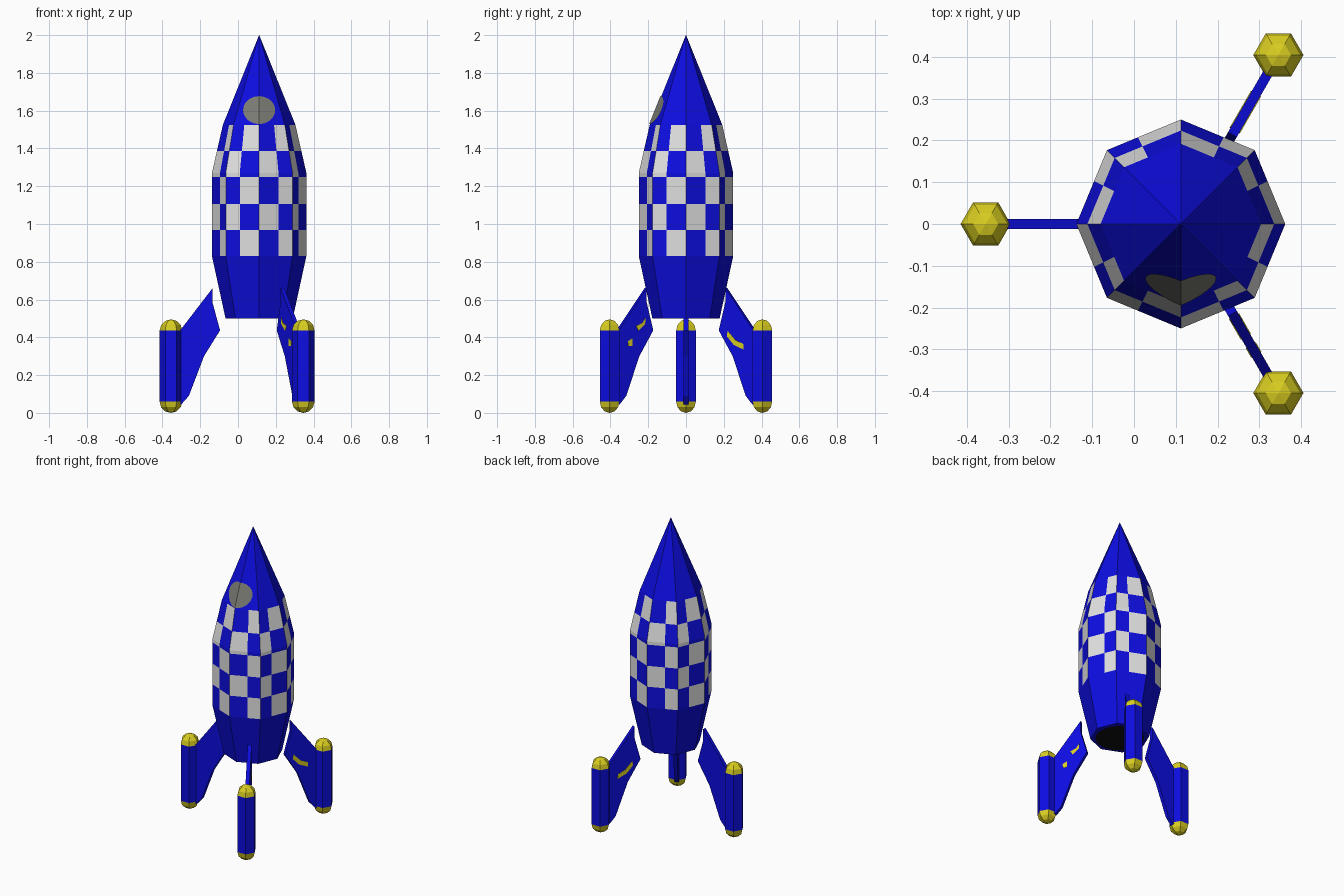
import bpy
from math import sin, cos, tan, pi, radians

if "Cube" in bpy.data.objects:
    bpy.data.objects.remove(bpy.data.objects["Cube"])

AX = 0.112  # x of the rocket's axis


def mat(name, r, g, b):
    m = bpy.data.materials.new(name)
    m.diffuse_color = (r, g, b, 1)
    m.use_nodes = True
    m.node_tree.nodes["Principled BSDF"].inputs["Base Color"].default_value = m.diffuse_color
    return m


BLUE = mat("blue", 0.004, 0.004, 0.75)
WHITE = mat("white", 0.75, 0.75, 0.75)
YELLOW = mat("yellow", 0.7, 0.62, 0.015)
GREY = mat("window grey", 0.2, 0.2, 0.18)
BLACK = mat("nozzle black", 0.005, 0.005, 0.005)


def make(name, verts, faces, mats, rule=None):
    me = bpy.data.meshes.new(name)
    me.from_pydata(verts, [], faces)
    for m in mats:
        me.materials.append(m)
    if rule:
        for i, p in enumerate(me.polygons):
            p.material_index = rule(i, p.center)
    ob = bpy.data.objects.new(name, me)
    bpy.context.collection.objects.link(ob)
    return ob


def loft(rings, cap_ends=False):
    """Skin a stack of equal rings with quads, then optional end caps."""
    n = len(rings[0])
    verts = [v for r in rings for v in r]
    faces = [(k * n + j, k * n + (j + 1) % n, (k + 1) * n + (j + 1) % n, (k + 1) * n + j)
             for k in range(len(rings) - 1) for j in range(n)]
    if cap_ends:
        faces.append(tuple(reversed(range(n))))
        faces.append(tuple(range(len(verts) - n, len(verts))))
    return verts, faces


# Hull: eight-sided, each side split in two for the checks
def hull_ring(r, z):
    pts = []
    for k in range(8):
        a, b = k * pi / 4, (k + 1) * pi / 4
        f = 0.58 if k % 2 == 0 else 0.42
        pts.append((AX + r * cos(a), r * sin(a), z))
        pts.append((AX + r * (cos(a) * (1 - f) + cos(b) * f),
                    r * (sin(a) * (1 - f) + sin(b) * f), z))
    return pts


ROWS = [0.83, 0.968, 1.107, 1.248, 1.386, 1.525]


def hull_radius(z):
    prof = [(0.5, 0.178), (0.83, 0.25), (1.27, 0.25), (1.525, 0.192), (2.0, 0.0005)]
    for (z0, r0), (z1, r1) in zip(prof, prof[1:]):
        if z <= z1:
            return r0 + (r1 - r0) * (z - z0) / (z1 - z0)


def check_rule(i, c):
    if not ROWS[0] < c.z < ROWS[-1]:
        return 0
    row = sum(c.z > z for z in ROWS) - 1
    return (i % 16 + row) % 2


heights = sorted([0.5, 1.27, 2.0] + ROWS)
v, f = loft([hull_ring(hull_radius(z), z) for z in heights], True)
make("hull", v, f, [BLUE, WHITE], check_rule)

# Dark nozzle disc under the hull
disc = [(AX + 0.148 * cos(-2 * pi * k / 24), 0.148 * sin(-2 * pi * k / 24), 0.497) for k in range(24)]
make("nozzle", disc, [tuple(range(24))], [BLACK])

# Round window folded over the front edge of the nose
wv, wf = [], []
for s in (-1, 1):
    start = len(wv)
    for k in range(13):
        a = -pi / 2 + pi * k / 12
        x, z = 0.085 * cos(a), 1.603 + 0.074 * sin(a)
        y = -(hull_radius(max(z, 1.53)) - x * tan(pi / 8)) - 0.005
        wv.append((AX + s * x, y, z))
    half = tuple(range(start, start + 13))
    wf.append(half if s > 0 else half[::-1])
make("window", wv, wf, [GREY])


# Flat plate standing in a radial plane around the axis
def plate(name, outline, thick, angle, material):
    c, s = cos(angle), sin(angle)
    rings = [[(AX + r * c - t * s, r * s + t * c, z) for r, z in outline]
             for t in (-thick / 2, thick / 2)]
    v, f = loft(rings, True)
    return make(name, v, f, [material])


FIN = [(0.247, 0.66), (0.247, 0.585), (0.207, 0.437), (0.292, 0.30),
       (0.372, 0.09), (0.412, 0.045), (0.43, 0.06), (0.43, 0.435), (0.412, 0.445)]
POD = [(0.001, 0), (0.03, 0.008), (0.052, 0.03), (0.06, 0.06),
       (0.06, 0.435), (0.052, 0.465), (0.03, 0.487), (0.001, 0.495)]

# Three fins, each with a six-sided landing pod with yellow domes
for tag, deg in (("left", 180), ("back", 60), ("front", -60)):
    a = radians(deg)
    plate(tag + "_fin", FIN, 0.024, a, BLUE)
    px, py = AX + 0.467 * cos(a), 0.467 * sin(a)
    v, f = loft([[(px + r * cos(k * pi / 3), py + r * sin(k * pi / 3), z) for k in range(6)]
                 for r, z in POD], True)
    make(tag + "_pod", v, f, [BLUE, YELLOW], lambda i, c: 0 if 0.06 < c.z < 0.435 else 1)

# Small yellow flecks on two fins
plate("back_fin_fleck", [(0.262, 0.435), (0.258, 0.405), (0.30, 0.36), (0.36, 0.335),
                         (0.358, 0.365), (0.31, 0.385)], 0.028, radians(60), YELLOW)
plate("front_fin_fleck_upper", [(0.255, 0.505), (0.258, 0.47), (0.298, 0.435),
                                (0.312, 0.46), (0.275, 0.475)], 0.028, radians(-60), YELLOW)
plate("front_fin_fleck_lower", [(0.335, 0.395), (0.335, 0.355), (0.36, 0.355),
                                (0.362, 0.38)], 0.028, radians(-60), YELLOW)

# Consistent outward normals
import bmesh
for ob in bpy.data.objects:
    if ob.name in ("window", "nozzle"):
        continue
    bm = bmesh.new()
    bm.from_mesh(ob.data)
    bmesh.ops.recalc_face_normals(bm, faces=bm.faces)
    bm.to_mesh(ob.data)
    bm.free()
